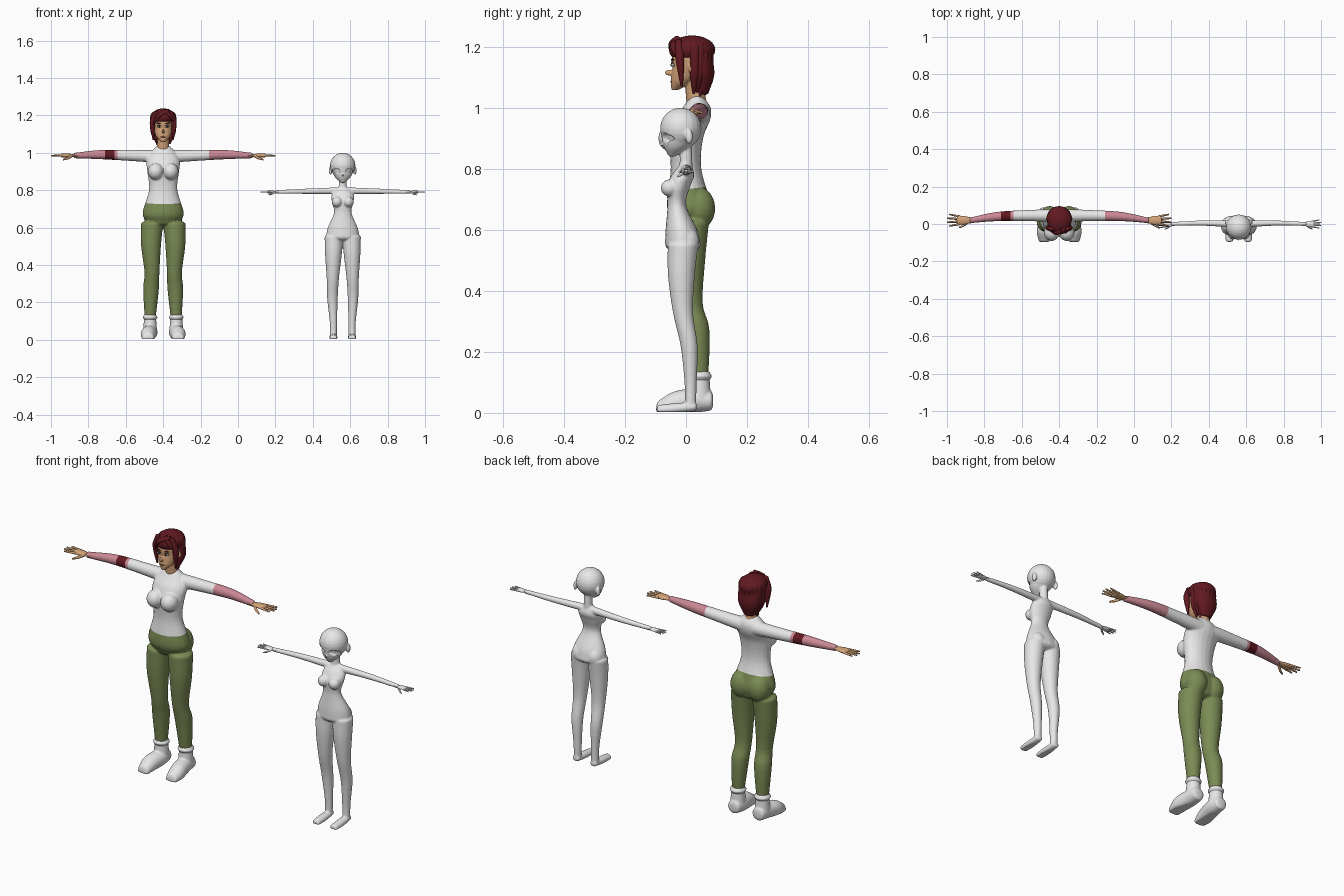
import bpy, bmesh, math
from mathutils import Vector, Matrix

cube = bpy.data.objects.get("Cube")
if cube:
    bpy.data.objects.remove(cube, do_unlink=True)


def material(name, *rgb):
    mat = bpy.data.materials.new(name)
    mat.use_nodes = True
    mat.diffuse_color = (*rgb, 1)
    mat.node_tree.nodes["Principled BSDF"].inputs["Base Color"].default_value = (*rgb, 1)
    return mat


grey = material("light grey", .8, .8, .8)
olive = material("olive green", .2, .26, .09)
pink = material("dusty pink", .6, .25, .3)
maroon = material("maroon", .12, .01, .015)
skin = material("skin", .66, .37, .19)
dark = material("dark brown", .03, .02, .02)
lip = material("lip", .4, .16, .1)

LEFT, BOTH = (1,), (1, -1)
AXES = {"x": (Vector((0, 1, 0)), Vector((0, 0, 1))),
        "y": (Vector((1, 0, 0)), Vector((0, 0, 1))),
        "z": (Vector((1, 0, 0)), Vector((0, 1, 0)))}


def spline(points, steps=5):
    """Smooth curve through points that carry a radius as fourth value."""
    p = [Vector(point) for point in points]
    p = [2 * p[0] - p[1]] + p + [2 * p[-1] - p[-2]]
    curve = []
    for before, start, end, after in zip(p, p[1:], p[2:], p[3:]):
        for step in range(steps):
            t = step / steps
            ease_in, ease_out = t * (1 - t) ** 2, t * t * (1 - t)
            blend = t * t * (3 - 2 * t)
            curve.append(start.lerp(end, blend) + (end - before) / 2 * ease_in
                         - (after - start) / 2 * ease_out)
    return curve + [p[-2]]


def dome(inner, end):
    """Shrinking rings that round off the end of a tube."""
    centre, radius = Vector(end[:3]), end[3]
    outward = (centre - Vector(inner[:3])).normalized() * radius * .3
    angles = [math.pi / 8 * i for i in (1, 2, 3)]
    return [Vector((*(centre + outward * math.sin(a)), radius * math.cos(a))) for a in angles]


def tube(bm, points, axis="z", squash=1, sides=LEFT, sections=20):
    """Smooth tube through (x, y, z, radius) points, optionally mirrored."""
    u, v = AXES[axis]
    curve = spline(points)
    curve = dome(curve[1], curve[0])[::-1] + curve + dome(curve[-2], curve[-1])
    turns = [math.tau * i / sections for i in range(sections)]
    for side in sides:
        loops = []
        for x, y, z, radius in curve:
            centre = Vector((x * side, y, z))
            loops.append([bm.verts.new(centre + radius * (u * math.cos(a) + v * squash * math.sin(a)))
                          for a in turns])
        for low, high in zip(loops, loops[1:]):
            for i in range(sections):
                bm.faces.new((low[i - 1], low[i], high[i], high[i - 1]))
        bm.faces.new(loops[0])
        bm.faces.new(loops[-1])


def ball(bm, centre, radii, sides=LEFT, tilt=0):
    x, y, z = centre
    for side in sides:
        matrix = (Matrix.Translation((x * side, y, z)) @ Matrix.Rotation(tilt * side, 4, "Y")
                  @ Matrix.Diagonal((*radii, 1)))
        bmesh.ops.create_uvsphere(bm, u_segments=20, v_segments=12, radius=1, matrix=matrix)


def flatten_sole(bm):
    for vert in bm.verts:
        vert.co.z = max(vert.co.z, .003)


def finish(name, bm, x, materials, voxel=0):
    """Make the object; with a voxel size, fuse its pieces into one skin."""
    bmesh.ops.recalc_face_normals(bm, faces=bm.faces)
    mesh = bpy.data.meshes.new(name)
    bm.to_mesh(mesh)
    bm.free()
    part = bpy.data.objects.new(name, mesh)
    bpy.context.collection.objects.link(part)
    if voxel:
        fuse = part.modifiers.new("fuse", "REMESH")
        fuse.mode, fuse.voxel_size = "VOXEL", voxel
        soften = part.modifiers.new("soften", "SMOOTH")
        soften.factor, soften.iterations = .5, 5
        bpy.context.view_layer.update()
        depsgraph = bpy.context.evaluated_depsgraph_get()
        fused = bpy.data.meshes.new_from_object(part.evaluated_get(depsgraph))
        part.modifiers.clear()
        part.data = fused
    part.data.materials.clear()
    for mat in materials:
        part.data.materials.append(mat)
    for face in part.data.polygons:
        face.use_smooth = True
    part.location.x = x
    return part


def hands(name, x, wrist, length, mat):
    """Palm, four fingers and a thumb on both sides, in fractions of the hand length."""
    wrist = Vector(wrist)

    def at(along, across, up, radius):
        return (*(wrist + length * Vector((along, across, up))), length * radius)

    bm = bmesh.new()
    tube(bm, [at(-.1, 0, 0, .12), at(.1, 0, 0, .13), at(.3, 0, 0, .18), at(.55, 0, 0, .18)],
         "x", .45, BOTH)
    for finger, tip in zip((-.15, -.05, .05, .15), (.9, 1, 1, .9)):
        tube(bm, [at(.45, finger, 0, .05), at(tip, finger * 1.6, 0, .03)], "x", 1, BOTH, 10)
    tube(bm, [at(.1, -.06, 0, .06), at(.3, -.2, -.1, .06), at(.5, -.3, -.17, .03)],
         "x", 1, BOTH, 10)
    finish(name, bm, x, [mat])


# ---------- Clothed woman ----------
woman_x = -.4
bm = bmesh.new()
# torso from pelvis to collar, bust and seat
tube(bm, [(0, .015, .63, .09), (0, .01, .68, .11), (0, 0, .8, .076), (0, 0, .9, .085),
          (0, .02, .96, .09), (0, .035, 1, .07), (0, .035, 1.03, .04)], squash=.66)
ball(bm, (.04, -.045, .9), (.042, .046, .045), BOTH)
ball(bm, (.05, .04, .67), (.056, .056, .07), BOTH)
# arms and legs
tube(bm, [(.03, .045, .98, .035), (.16, .045, .985, .03), (.33, .04, .99, .025),
          (.475, .02, .985, .015)], "x", 1, BOTH)
tube(bm, [(.06, .015, .62, .06), (.065, .01, .5, .053), (.06, .015, .36, .04),
          (.065, .035, .27, .042), (.07, .045, .1, .028)], sides=BOTH)
body = finish("clothed_body", bm, woman_x, [grey, olive, pink, maroon], .0045)

# crisp cuts for the waistband, sleeves and armband, then colour by position
sleeve, band_outer, band_inner = .245, -.31, -.26
waist, waist_tilt = .733, .12
bm = bmesh.new()
bm.from_mesh(body.data)
cuts = [((x, 0, 0), (1, 0, 0)) for x in (sleeve, -sleeve, band_outer, band_inner)]
cuts.append(((0, 0, waist), (0, -waist_tilt, 1)))
for point, normal in cuts:
    bmesh.ops.bisect_plane(bm, geom=bm.verts[:] + bm.edges[:] + bm.faces[:],
                           plane_co=point, plane_no=normal)
for face in bm.faces:
    middle = face.calc_center_median()
    if middle.z < waist + waist_tilt * middle.y:
        face.material_index = 1
    elif band_outer < middle.x < band_inner:
        face.material_index = 3
    elif abs(middle.x) > sleeve:
        face.material_index = 2
bm.to_mesh(body.data)
bm.free()

hands("clothed_hands", woman_x, (.47, .02, .985), .13, skin)

# shoes with a flat sole, and rolled sock cuffs
bm = bmesh.new()
tube(bm, [(.08, -.09, .01, .03), (.08, -.04, .03, .04), (.07, .03, .04, .04),
          (.07, .08, .04, .033)], "y", 1, BOTH)
tube(bm, [(.07, .045, .04, .038), (.07, .045, .12, .032)], sides=BOTH)
flatten_sole(bm)
finish("shoes", bm, woman_x, [grey], .004)
bm = bmesh.new()
tube(bm, [(.07, .045, .11, .034), (.07, .045, .12, .039), (.07, .045, .13, .034)], sides=BOTH)
finish("sock_cuffs", bm, woman_x, [grey])

# head: skull, jaw, neck, nose and ears
bm = bmesh.new()
ball(bm, (0, .02, 1.155), (.056, .068, .075))
tube(bm, [(0, .01, 1.14, .053), (0, -.01, 1.09, .04), (0, -.035, 1.06, .013)])
tube(bm, [(0, .035, 1.01, .033), (0, .025, 1.1, .031)])
ball(bm, (0, -.055, 1.115), (.007, .015, .01))
ball(bm, (.055, .02, 1.13), (.008, .012, .02), BOTH)
finish("head", bm, woman_x, [skin], .003)

# face details
for name, centre, radii, tilt, mat in (
        ("eyes", (.022, -.043, 1.14), (.011, .006, .005), -.1, grey),
        ("irises", (.021, -.046, 1.14), (.005, .005, .005), 0, dark),
        ("lashes", (.022, -.045, 1.146), (.012, .005, .002), -.2, dark),
        ("eyebrows", (.023, -.044, 1.157), (.014, .005, .003), -.2, maroon),
        ("mouth", (.005, -.046, 1.085), (.009, .006, .004), .1, lip)):
    bm = bmesh.new()
    ball(bm, centre, radii, BOTH, tilt)
    finish(name, bm, woman_x, [mat])

# hair: cap and back, overlapping tapered locks, side locks and a swept fringe
bm = bmesh.new()
ball(bm, (0, .02, 1.19), (.066, .076, .047))
tube(bm, [(0, .045, 1.18, .06), (0, .055, 1.11, .058), (0, .055, 1.05, .03)], squash=.65)
lock_count = 10
for i in range(lock_count):
    angle = math.pi * (i + .5) / lock_count
    tip_height = 1.05 - .02 * math.sin(angle) + .01 * (i % 2)
    profile = [(.01, 1.23, .01), (.045, 1.21, .02), (.055, 1.15, .016), (.05, 1.1, .015),
               (.035, tip_height, .004)]
    tube(bm, [(out * math.cos(angle), .02 + out * math.sin(angle), z, radius)
              for out, z, radius in profile], sections=10)
tube(bm, [(.04, -.025, 1.22, .012), (.057, -.02, 1.16, .015), (.053, -.014, 1.07, .004)],
     sides=BOTH, sections=10)
tube(bm, [(.03, -.03, 1.22, .015), (-.02, -.042, 1.2, .016), (-.055, -.025, 1.15, .008)], "x")
tube(bm, [(.01, -.03, 1.22, .015), (.035, -.036, 1.2, .015), (.055, -.025, 1.17, .01)], "x")
finish("hair", bm, woman_x, [maroon])

# ---------- Plain doll figure ----------
doll_x = .56
bm = bmesh.new()
# torso, bust and seat
tube(bm, [(0, -.01, .55, .09), (0, -.015, .6, .08), (0, -.03, .68, .047), (0, -.025, .74, .059),
          (0, -.01, .78, .057), (0, 0, .82, .022)], squash=.65)
ball(bm, (.031, -.054, .737), (.028, .029, .028), BOTH)
ball(bm, (.042, 0, .56), (.042, .044, .05), BOTH)
# neck, skull, jaw, nose and ears
tube(bm, [(0, 0, .79, .022), (0, 0, .88, .019)])
ball(bm, (0, -.017, .932), (.068, .068, .068))
tube(bm, [(0, -.02, .91, .062), (0, -.03, .87, .042), (0, -.045, .842, .012)])
ball(bm, (0, -.08, .88), (.004, .009, .006))
ball(bm, (.065, .01, .905), (.009, .013, .024), BOTH)
# arms, legs and feet
tube(bm, [(.03, 0, .797, .018), (.2, .005, .794, .014), (.36, 0, .79, .01)], "x", 1, BOTH)
tube(bm, [(.047, -.01, .55, .05), (.05, -.015, .45, .044), (.053, -.01, .33, .033),
          (.055, .01, .22, .028), (.05, .015, .1, .02), (.05, .015, .02, .018)], sides=BOTH)
tube(bm, [(.05, -.09, .01, .02), (.05, -.03, .015, .022), (.05, .03, .02, .018)], "y", .8, BOTH)
flatten_sole(bm)
doll = finish("doll_body", bm, doll_x, [grey], .004)
# sunken eye sockets
for vert in doll.data.vertices:
    x, y, z = vert.co
    if y < -.03 and math.hypot((abs(x) - .034) / .02, (z - .902) / .013) < 1:
        vert.co.y += .014

hands("doll_hands", doll_x, (.35, 0, .79), .09, grey)
